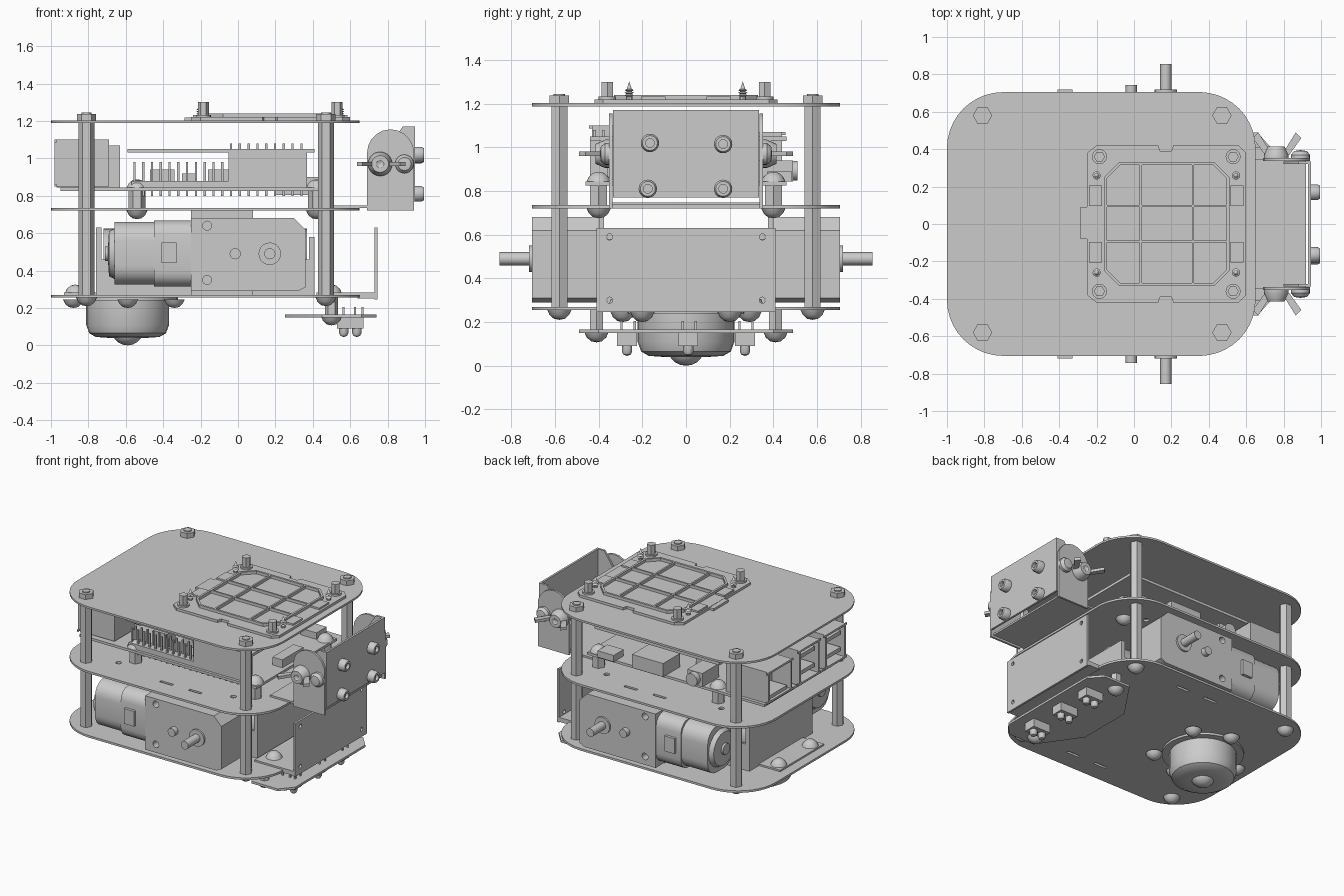
import bpy, bmesh, math
from math import sin, cos, pi

if "Cube" in bpy.data.objects:
    bpy.data.objects.remove(bpy.data.objects["Cube"])

AX = {'z': lambda u, v, w: (u, v, w), 'y': lambda u, v, w: (u, w, v), 'x': lambda u, v, w: (w, u, v)}


def finish(name, bm, angle=35):
    bmesh.ops.recalc_face_normals(bm, faces=bm.faces)
    me = bpy.data.meshes.new(name)
    bm.to_mesh(me)
    bm.free()
    for p in me.polygons:
        p.use_smooth = True
    me.set_sharp_from_angle(angle=math.radians(angle))
    ob = bpy.data.objects.new(name, me)
    bpy.context.collection.objects.link(ob)
    return ob


def boxes(name, *dims):
    """Boxes given as x0, x1, y0, y1, z0, z1."""
    bm = bmesh.new()
    for d in dims:
        vs = bmesh.ops.create_cube(bm, size=1)['verts']
        for v in vs:
            v.co = [(d[2*i] + d[2*i+1]) / 2 + v.co[i] * (d[2*i+1] - d[2*i]) for i in range(3)]
    return finish(name, bm)


def lathe(name, centres, axis, profile, n=20):
    """Revolve (radius, height) points about an axis at each (u, v, w) centre."""
    bm = bmesh.new()
    for (u, v, w) in centres:
        rings = []
        for r, h in profile:
            rings.append([bm.verts.new(AX[axis](u + r * cos(2*pi*i/n), v + r * sin(2*pi*i/n), w + h))
                          for i in range(n)])
        for a, b in zip(rings, rings[1:]):
            for i in range(n):
                bm.faces.new((a[i], a[(i+1) % n], b[(i+1) % n], b[i]))
        for k in (0, -1):
            if profile[k][0] > 0:
                bm.faces.new(rings[k])
    bmesh.ops.remove_doubles(bm, verts=bm.verts, dist=1e-5)
    return finish(name, bm)


def cyl(name, centres, axis, r, h, n=20):
    return lathe(name, centres, axis, [(r, 0), (r, h)], n)


def sheet(name, outline, holes, axis, lo, hi):
    """Extruded 2D outline with holes."""
    bm = bmesh.new()
    edges = []
    for loop in [outline] + list(holes):
        vs = [bm.verts.new(AX[axis](u, v, lo)) for u, v in loop]
        edges += [bm.edges.new((vs[i], vs[i-1])) for i in range(len(vs))]
    bmesh.ops.triangle_fill(bm, edges=edges, use_beauty=True, normal=AX[axis](0, 0, 1))
    ext = bmesh.ops.extrude_face_region(bm, geom=list(bm.faces))
    vs = [g for g in ext['geom'] if isinstance(g, bmesh.types.BMVert)]
    bmesh.ops.translate(bm, verts=vs, vec=AX[axis](0, 0, hi - lo))
    return finish(name, bm)


def circle(u, v, r, n=16):
    return [(u + r * cos(2*pi*i/n), v + r * sin(2*pi*i/n)) for i in range(n)]


def rounded(x0, x1, y0, y1, r, n=8):
    pts = []
    for cx, cy, a in ((x1-r, y1-r, 0), (x0+r, y1-r, 1), (x0+r, y0+r, 2), (x1-r, y0+r, 3)):
        pts += [(cx + r * cos((a + i/n) * pi/2), cy + r * sin((a + i/n) * pi/2)) for i in range(n + 1)]
    return pts


def rect(x0, x1, y0, y1):
    return [(x0, y0), (x1, y0), (x1, y1), (x0, y1)]


def mirrored(half):
    return half + [(x, -y) for x, y in reversed(half)]


S = (-1, 1)
HEAD_DOWN = [(0, -.045), (.025, -.04), (.045, -.022), (.055, 0), (0, 0)]
HEAD_UP = [(r, -h) for r, h in HEAD_DOWN]
corners = [(x, s * .58) for x in (-.81, .47) for s in S]

# Three chassis plates
outline = rounded(-1, .65, -.705, .705, .3, 10)
slots = [rect(x, x + .1, s*.56 - .01, s*.56 + .01) for s in S for x in (-.23, 0)]
small = [circle(x, s * .48, .02) for s in S for x in (-.62, .3)]
sheet("bottom_plate", outline, slots, 'z', .255, .27)
sheet("middle_plate", outline, slots + small, 'z', .72, .735)
sheet("top_plate", outline, [], 'z', 1.188, 1.202)

# Corner posts, nuts and screws
cyl("corner_posts", [(x, y, .27) for x, y in corners], 'z', .042, .918, 6)
cyl("post_nuts", [(x, y, 1.202) for x, y in corners], 'z', .052, .035, 6)
cyl("post_thread_ends", [(x, y, 1.2) for x, y in corners], 'z', .026, .045, 12)
lathe("post_screws", [(x, y, .255) for x, y in corners], 'z', HEAD_DOWN)

# Gear motors on both sides
for s in S:
    side = "right" if s < 0 else "left"
    a, b = sorted((s * .40, s * .705))
    gear = [(-.25, .29), (.32, .29), (.36, .31), (.36, .62), (.30, .68), (-.25, .68)]
    sheet(side + "_gearbox", gear, [circle(-.165, .64, .024), circle(-.165, .35, .024)], 'y', a, b)
    yc = s * .55
    cut = [(u, v) for u, v in rounded(yc - .145, yc + .145, .325, .66, .1, 5)]
    sheet(side + "_motor_can", cut, [], 'x', -.66, -.25)
    sheet(side + "_motor_strap", rounded(yc - .15, yc + .15, .315, .668, .08, 4), [], 'x', -.45, -.25)
    lathe(side + "_motor_end", [(yc, .49, -.66)], 'x', [(.135, 0), (.12, -.03), (.04, -.035), (.04, -.05), (0, -.05)])
    a, b = sorted((s * .68, s * .72))
    boxes(side + "_motor_latch", (-.41, -.33, a, b, .44, .55))
    cyl(side + "_axle_collar", [(.17, .49, s*.70)], 'y', .06, s*.018)
    cyl(side + "_axle", [(.17, .49, s*.70)], 'y', .03, s*.155, 12)
    cyl(side + "_locating_peg", [(-.015, .49, s*.70)], 'y', .03, s*.042, 12)
    a, b = sorted((s * .375, s * .395))
    boxes(side + "_motor_bracket", (-.25, .08, a, b, .27, .72))

# Battery tray with two cells
boxes("battery_tray", (-.76, .41, -.36, .36, .27, .30), (-.76, -.73, -.36, .36, .3, .63),
      (.38, .41, -.36, .36, .3, .58), (-.73, .38, -.36, -.345, .3, .46), (-.73, .38, .345, .36, .3, .46),
      (-.73, .38, -.01, .01, .3, .42))
cyl("battery_cells", [(s * .175, .465, -.72) for s in S], 'x', .16, 1.09, 28)

# Caster
lathe("caster_housing", [(-.59, 0, 0)], 'z',
      [(0, .045), (.1, .04), (.17, .045), (.205, .065), (.222, .11), (.222, .24), (.27, .24), (.27, .255), (0, .255)], 28)
lathe("caster_ball", [(-.59, 0, .085)], 'z', [(.085 * sin(pi*i/10), -.085 * cos(pi*i/10)) for i in range(11)])
caster = [(-.59, .29), (-.59, -.29), (-.88, 0), (-.34, .2), (-.34, -.2)]
lathe("caster_screws", [(x, y, .245) for x, y in caster], 'z', HEAD_DOWN)
boxes("rear_flange", (-.93, -.74, -.25, .25, .27, .282))
lathe("rear_flange_screws", [(-.87, s * .18, .28) for s in S], 'z', HEAD_UP)

# Front shield bent up from the bottom plate
sheet("front_shield", rect(-.41, .41, .245, .63), [circle(s*.35, z, .014) for s in S for z in (.30, .59)],
      'x', .73, .745)
boxes("front_shield_flange", (.42, .74, -.41, .41, .27, .282), (.64, .74, -.41, .41, .25, .27))
lathe("shield_screws", [(.5, s * .3, .28) for s in S], 'z', HEAD_UP)

# Line sensor board under the nose
sheet("sensor_board", mirrored([(.74, .40), (.66, .49), (.45, .49), (.25, .2)]), [], 'z', .15, .166)
cyl("sensor_board_posts", [(.5, s * .41, .166) for s in S], 'z', .035, .09, 6)
lathe("sensor_board_screws", [(.5, s * .41, .152) for s in S], 'z', HEAD_DOWN)
eyes = (-.27, .01, .27)
boxes("sensor_bodies", *[(.53, .67, y - .045, y + .045, .09, .15) for y in eyes])
lathe("sensor_eyes", [(.60 + d, y, .045) for y in eyes for d in (-.035, .035)], 'z',
      [(0, 0), (.018, .006), (.025, .02), (.025, .05)], 10)
boxes("sensor_pins", *[(x, x + .01, y + d, y + d + .01, .166, .205) for y in eyes for d in (-.03, .03)
                       for x in (.56, .62, .66)])

# Computer board on stand-offs
holes = [(x, s * .40) for x in (-.54, .42) for s in S]
cyl("board_standoffs", [(x, y, .735) for x, y in holes], 'z', .045, .09, 6)
lathe("board_standoff_screws", [(x, y, .72) for x, y in holes], 'z', HEAD_DOWN)
lathe("board_screws", [(x, y, .843) for x, y in holes], 'z', HEAD_UP)
boxes("computer_board", (-.95, .47, -.46, .46, .825, .843))
boxes("board_chips", (-.1, .13, -.12, .12, .843, .87), (-.45, -.3, -.08, .08, .843, .865),
      (.36, .44, -.12, .12, .843, .9), (-.3, -.22, -.2, .2, .843, .92), (-.47, -.36, -.3, -.2, .843, .94),
      (.2, .4, -.1, .1, .805, .825))


def port(name, x0, x1, y0, y1, z0, z1, tongues):
    t = .014
    parts = [(x0, x1, y0, y1, z0, z0 + t), (x0, x1, y0, y1, z1 - t, z1), (x0, x1, y0, y0 + t, z0, z1),
             (x0, x1, y1 - t, y1, z0, z1), (x0 + .15, x1, y0, y1, z0, z1)]
    parts += [(x0 + .02, x1, y0 + .03, y1 - .03, z - .014, z + .014) for z in tongues]
    parts += [(x0, x0 + .01, y0 - .015, y1 + .015, z, z + t) for z in (z0, z1 - t)]
    boxes(name, *parts)


port("usb_port_a", -.98, -.69, -.43, -.20, .85, 1.10, (.92, 1.04))
port("usb_port_b", -.98, -.69, -.13, .10, .85, 1.10, (.92, 1.04))
port("network_port", -.97, -.63, .17, .44, .845, 1.07, (.87,))
# Connectors along the left edge
boxes("power_socket", (.24, .37, .37, .485, .843, .89))
boxes("display_socket", (-.16, .09, .30, .49, .843, .94))
boxes("audio_socket", (-.46, -.34, .28, .47, .843, .94))
cyl("audio_barrel", [(-.40, .893, .46)], 'y', .045, .05)
# Pin header, socket and add-on board
boxes("header_base", (-.57, .37, -.44, -.36, .843, .88))
boxes("header_pins", *[(-.56 + .047*i, -.548 + .047*i, y, y + .012, .80, .98 if i < 11 else 1.08)
                       for i in range(20) for y in (-.425, -.385)])
boxes("header_socket", (-.05, .37, -.44, -.36, .88, 1.03))
boxes("addon_board", (-.59, .41, -.44, .46, 1.03, 1.05))

# Camera bracket at the front
arm = [(.69, .72), (.94, .72), (.94, 1.05)] + [(.815 + .125 * cos(pi*i/10), 1.03 + .125 * sin(pi*i/10))
                                               for i in range(1, 10)] + [(.69, 1.03)]
boxes("bracket_floor", (.5, .92, -.345, .345, .735, .748))
boxes("bracket_front", (.93, .945, -.335, .335, .77, 1.17))
for s in S:
    side = "right" if s < 0 else "left"
    a, b = sorted((s * .337, s * .352))
    sheet(side + "_bracket_arm", arm, [], 'y', a, b)
    a, b = sorted((s * .32, s * .335))
    sheet(side + "_tilt_arm", [(.80, .92), (.93, .80), (.93, 1.17), (.88, 1.17), (.80, 1.05)], [], 'y', a, b)
    lathe(side + "_wing_nut", [(.76, .97, s*.35)], 'y', [(.065, 0), (.065, s*.02), (.045, s*.065), (.02, s*.065), (0, s*.05)])
    lathe(side + "_pivot_bolt", [(.89, .97, s*.35)], 'y', [(.05, 0), (.05, s*.02), (.035, s*.04), (0, s*.045)])
    for tag, w in (("rear", -1), ("front", 1)):
        pts = [(.765 + w*dx, s*y) for dx, y in ((.035, .385), (.065, .37), (.13, .46), (.10, .49))]
        sheet(f"{side}_{tag}_wing", pts, [], 'z', .96, .98)
studs = [(-.165, 1.02), (.17, 1.015), (-.175, .81), (.17, .81)]
lathe("bracket_studs", [(y, z, .945) for y, z in studs], 'x',
      [(.042, 0), (.042, .035), (.034, .05), (.02, .05), (.02, .03), (0, .03)])

# Grid mount on the top plate
panel = mirrored([(.6, .2), (.6, .38), (.56, .42), (.21, .42), (.2, .39), (.14, .39), (.13, .42), (-.2, .42),
                  (-.25, .38), (-.25, .2)])
sheet("mount_panel", panel, [], 'z', 1.202, 1.22)


def octagon(o):
    return mirrored([(.51-o, .25-o*.4), (.43-o*.4, .33-o), (-.08+o*.4, .33-o), (-.16+o, .25-o*.4)])


sheet("mount_ring", octagon(0), [octagon(.015)], 'z', 1.22, 1.24)
boxes("mount_ribs", *[(x, x + .012, -.32, .32, 1.22, 1.24) for x in (.03, .31)],
      *[(-.15, .5, y, y + .012, 1.22, 1.24) for y in (-.1, .09)])
boxes("mount_side_tabs", *[(x, x + .07, s*.15 - .055, s*.15 + .055, 1.22, 1.232) for x in (-.24, .515) for s in S],
      (-.285, -.25, -.08, .09, 1.202, 1.218))
pillars = [(x, s * .36) for x in (-.185, .53) for s in S]
cyl("mount_pillars", [(x, y, 1.2) for x, y in pillars], 'z', .03, .1, 6)
cyl("mount_pillar_bases", [(x, y, 1.22) for x, y in pillars], 'z', .04, .012, 16)
thread = [(.016, 0), (.016, .03)] + [(.022 if i % 2 else .012, .03 + i * .006) for i in range(7)] + [(0, .1)]
lathe("mount_screws", [(x, s * .26, 1.202) for x in (-.2, .545) for s in S], 'z', thread, 10)
